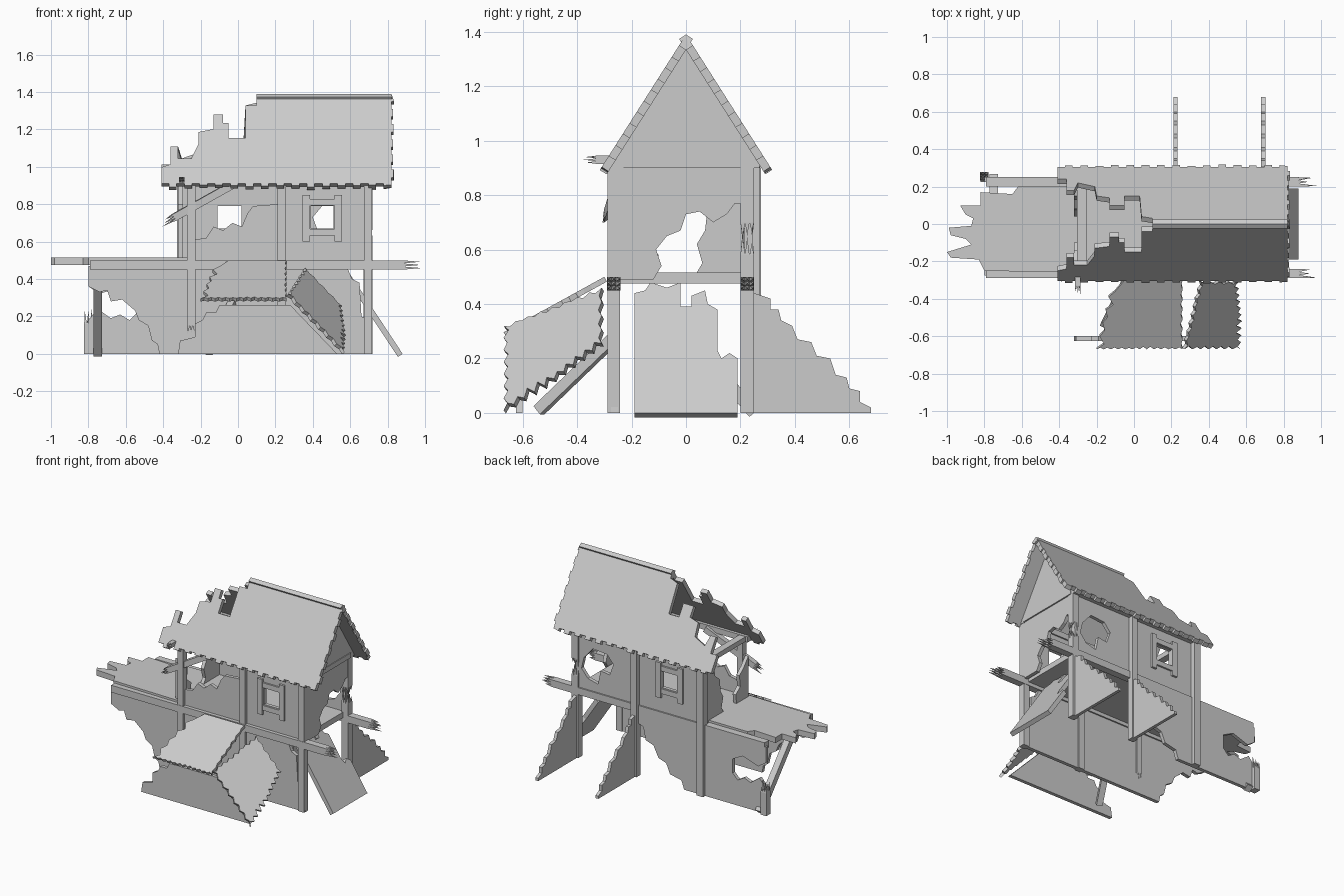
import bpy, bmesh, random
from mathutils import Vector
from mathutils.geometry import tessellate_polygon

random.seed(4)
if "Cube" in bpy.data.objects:
    bpy.data.objects.remove(bpy.data.objects["Cube"])

plaster = bpy.data.materials.new("weathered_grey")
plaster.use_nodes = True
GREY = (0.6, 0.6, 0.6, 1)
plaster.diffuse_color = GREY
plaster.node_tree.nodes["Principled BSDF"].inputs["Base Color"].default_value = GREY

X, Y, Z = (Vector(v) for v in ((1, 0, 0), (0, 1, 0), (0, 0, 1)))


def finish(name, bm):
    bmesh.ops.recalc_face_normals(bm, faces=bm.faces)
    mesh = bpy.data.meshes.new(name)
    bm.to_mesh(mesh)
    bm.free()
    mesh.materials.append(plaster)
    ob = bpy.data.objects.new(name, mesh)
    bpy.context.collection.objects.link(ob)
    return ob


def slab(name, loops, origin, u, v, thick):
    """Flat plate: an outline and optional holes, extruded along its normal."""
    u, v, origin = Vector(u), Vector(v), Vector(origin)
    offset = u.cross(v).normalized() * thick
    rings = [[origin + u * p[0] + v * p[1] for p in loop] for loop in loops]
    bm = bmesh.new()
    low = [[bm.verts.new(p) for p in r] for r in rings]
    high = [[bm.verts.new(p + offset) for p in r] for r in rings]
    for layer in (low, high):
        flat = sum(layer, [])
        for tri in tessellate_polygon(rings):
            bm.faces.new([flat[i] for i in tri])
    for a, b in zip(low, high):
        for i in range(len(a)):
            bm.faces.new((a[i - 1], a[i], b[i], b[i - 1]))
    bmesh.ops.dissolve_limit(bm, angle_limit=0.01, verts=bm.verts, edges=bm.edges)
    return finish(name, bm)


def jag(a, b, count, depth, square=False):
    """Broken edge from a to b: saw teeth, or square notches of uneven depth."""
    a, b = Vector(a), Vector(b)
    normal = Vector((a.y - b.y, b.x - a.x)).normalized()
    points = [a]
    for i in range(1, count):
        d = depth * random.uniform(0.5, 1) if i % 2 else 0
        p = a.lerp(b, i / count)
        if square:
            points.append(p + (points[-1] - a).dot(normal) * normal)
        points.append(p + normal * d)
    return points


def rect(x0, x1, z0, z1):
    return [(x0, z0), (x1, z0), (x1, z1), (x0, z1)]


def beam(name, a, b, w, h=None, start=0, end=0):
    """Timber from a to b; start and end give the length of splinters."""
    a, b = Vector(a), Vector(b)
    d = (b - a).normalized()
    side = d.cross(Z if abs(d.z) < 0.95 else Y).normalized()
    up = side.cross(d)
    h = h or w
    bm = bmesh.new()

    def ring(c, sw, sh):
        return [bm.verts.new(c + side * i * sw / 2 + up * j * sh / 2)
                for i, j in ((-1, -1), (1, -1), (1, 1), (-1, 1))]

    def skin(r0, r1):
        for i in range(4):
            bm.faces.new((r0[i - 1], r0[i], r1[i], r1[i - 1]))

    r0, r1 = ring(a, w, h), ring(b, w, h)
    skin(r0, r1)
    bm.faces.new(r0)
    bm.faces.new(r1)
    for c, out, size in ((a, -d, start), (b, d, end)):
        for i in (-1, 0, 1) if size else ():
            for j in (-1, 0, 1):
                base = c + side * i * w / 3 + up * j * h / 3
                r = ring(base, w / 3, h / 3)
                tip = bm.verts.new(base + out * size * random.uniform(0.3, 1) + side * i * w * 0.1)
                for k in range(4):
                    bm.faces.new((r[k - 1], r[k], tip))
                bm.faces.new(r)
    return finish(name, bm)


def window_frame(name, x, y):
    for s, side in ((-1, "left"), (1, "right")):
        beam(f"{name}_{side}", (x + s * .085, y, .6), (x + s * .085, y, .85), .04)
        z = .73 + s * .08
        beam(f"{name}_rail_{side}", (x - .1, y, z), (x + .1, y, z), .035)


# Main walls, drawn in x and z
front_low = [(-.42, 0), (.72, 0), (.7, .18), (.66, .2), (.65, .38), (.61, .4), (.58, .47), (-.8, .47),
             (-.8, .36), (-.74, .33), (-.7, .34), (-.68, .28), (-.62, .29), (-.55, .23),
             (-.53, .18), (-.48, .15), (-.46, .07), (-.43, .05)]
slab("front_lower_wall", [front_low], (0, -.25, 0), X, Z, .025)

back_low = [(-.82, 0), (-.16, 0), (-.14, .06), (-.05, .08), (-.02, .15), (.04, .17), (.08, .25),
            (.14, .27), (.16, .36), (.22, .38), (.22, .47), (-.8, .47), (-.8, .36), (-.74, .32),
            (-.68, .34), (-.62, .36), (-.54, .32), (-.54, .22), (-.58, .18), (-.63, .21),
            (-.68, .19), (-.75, .24), (-.8, .18)]
slab("back_lower_wall", [back_low], (0, .25, 0), X, Z, .025)

front_up = [(-.25, .5), (.7, .5), (.7, .92), (.23, .92), (.21, .8), (.08, .79), (.05, .75),
            (.02, .68), (-.03, .7), (-.08, .66), (-.13, .68), (-.17, .62), (-.23, .61)]
slab("front_upper_wall", [front_up, rect(.39, .51, .67, .79)], (0, -.24, 0), X, Z, .025)

bite = [(.4, .73), (.43, .65), (.5, .66), (.52, .56), (.6, .58), (.65, .64), (.63, .72), (.56, .8), (.45, .79)]
slab("back_upper_wall", [rect(-.32, .7, .5, .92), rect(-.11, .02, .67, .79), bite], (0, .24, 0), X, Z, .025)

window_frame("front_window", .45, -.26)
window_frame("back_window", -.045, .235)

# End walls, drawn in y and z
right_up = [(-.25, .49), (-.12, .49), (-.09, .54), (-.11, .6), (-.07, .65), (-.02, .67), (0, .73),
            (.05, .74), (.1, .7), (.15, .73), (.18, .77), (.23, .77), (.23, .92), (-.25, .92)]
slab("right_upper_wall", [right_up], (.69, 0, 0), Y, Z, .025)
left_up = [(-.24, .5), (-.11, .5), (-.1, .58), (-.15, .62), (-.14, .7), (-.19, .74), (-.24, .8)]
slab("left_upper_wall_front", [left_up], (-.32, 0, 0), Y, Z, .025)
left_up = [(.24, .5), (.24, .92), (.15, .9), (.13, .8), (.08, .76), (.07, .67), (.04, .62), (.06, .55), (.03, .5)]
slab("left_upper_wall_back", [left_up], (-.32, 0, 0), Y, Z, .025)
slab("right_gable", [[(-.28, .92), (.28, .92), (0, 1.36)]], (.7, 0, 0), Y, Z, .02)

# Floor and broken deck
deck = [(.68, -.24), (.68, .22), (-.3, .22), (-.33, .2), (-.62, .2), (-.65, .16), (-.82, .17), (-.82, .1),
        (-.93, .1), (-.9, .05), (-.86, .03), (-.87, -.01), (-.99, -.02), (-.98, -.06), (-.9, -.08),
        (-.87, -.11), (-1, -.15), (-.98, -.18), (-.83, -.19), (-.8, -.25), (-.3, -.26)]
slab("floor_deck", [deck], (0, 0, .475), X, Y, .04)

# Timber frame
for y, side in ((-.265, "front"), (.225, "back")):
    beam(f"{side}_floor_beam", (-.79, y, .475), (.88, y, .475), .05, end=.11)
for x, low in ((-.25, .15), (.235, 0), (.695, 0)):
    beam("front_post", (x, -.265, low), (x, -.265, .92), .045, end=0, start=.05 if low else 0)
beam("back_left_post", (-.3, .25, 0), (-.3, .25, .92), .05)
beam("back_middle_post", (.22, .25, 0), (.22, .25, .92), .045)
beam("back_right_post_lower", (.695, .225, 0), (.695, .225, .58), .05, end=.1)
beam("back_right_post_upper", (.695, .225, .92), (.695, .225, .7), .05, end=.08)
for y in (-.25, .25):
    beam("wall_plate", (-.32, y, .92), (.72, y, .92), .04)
for x in (-.28, .7):
    beam("tie_beam", (x, -.24, .92), (x, .23, .92), .05, .035)
beam("deck_brace", (-.75, .25, 0), (-.75, -.12, .43), .045)
beam("deck_post_stump", (-.8, .255, 0), (-.8, .255, .16), .045, end=.1)
beam("fallen_rafter", (-.34, -.28, .73), (0, -.22, .92), .04, start=.08)
beam("eave_splinter", (-.3, -.28, .93), (-.3, -.33, .93), .03, end=.05)

# Ragged side walls behind the house
fin = [(.25, 0), (.68, 0), (.68, .02), (.64, .04), (.64, .08), (.6, .09), (.59, .13), (.55, .14),
       (.53, .2), (.48, .21), (.46, .26), (.41, .27), (.39, .32), (.35, .34), (.34, .38),
       (.31, .38), (.31, .42), (.25, .44)]
for x in (.21, .68):
    slab("rear_side_wall", [fin], (x, 0, 0), Y, Z, .022)

# Roof slopes, drawn in x and distance from the ridge
SLOPE = -1.57
back_edge = [(.1, 0), (.1, .03), (.04, .04), (.03, .15), (-.05, .15), (-.05, .1), (-.13, .1), (-.13, .14),
             (-.2, .15), (-.21, .2), (-.3, .22), (-.32, .18), (-.36, .18), (-.36, .24), (-.41, .24)]
front_edge = [(.1, 0), (.1, .04), (.04, .04), (.04, .15), (-.05, .15), (-.05, .1), (-.08, .1), (-.08, .07),
              (-.13, .07), (-.13, .12), (-.21, .13), (-.21, .17), (-.25, .22), (-.32, .22), (-.32, .18),
              (-.36, .18), (-.36, .24), (-.41, .25)]
for s, edge, name in ((1, back_edge, "back_roof"), (-1, front_edge, "front_roof")):
    outline = edge + jag((-.41, .305), (.82, .305), 30, .012, True) + jag((.82, .31), (.82, 0), 12, .015, True) + [(.82, 0)]
    slab(name, [outline], (0, 0, 1.39), X, (0, s, SLOPE), -s * .03)

# Collapsed porch roof, its wall and a prop
panel = jag((.26, 0), (.26, .37), 14, .012) + jag((.26, .37), (-.2, .37), 24, .015) \
    + jag((-.2, .37), (-.12, .02), 10, .035) + [(-.05, 0)]
slab("porch_roof_left", [panel], (0, -.3, .5), X, (0, -1, -.55), .02)
panel = jag((0, 0), (1, 0), 14, .05) + jag((1, 0), (.9, .42), 8, .1) \
    + jag((.9, .42), (.66, 1), 12, .08) + jag((.66, 1), (0, 1), 8, .04) + jag((0, 1), (0, 0), 16, .04)
slab("porch_roof_right", [panel], (.27, -.67, .32), (.3, 0, -.31), (.09, .36, .14), -.02)
porch = [(-.32, 0), (.53, 0), (.28, .26), (-.1, .26), (-.12, .22), (-.17, .22), (-.19, .18), (-.23, .16),
         (-.23, .09), (-.31, .07)]
slab("porch_wall", [porch], (0, -.6, 0), X, Z, .025)
beam("porch_prop", (-.16, -.54, .01), (-.03, -.27, .27), .04)

# Broken wall panel leaning on the right end
lean = [(-.19, 0), (.19, 0), (.19, .2), (.16, .22), (.13, .2), (.115, .23), (.115, .38), (.08, .4),
        (.07, .45), (.02, .43), (.02, .39), (-.02, .39), (-.02, .48), (-.07, .46), (-.13, .48),
        (-.15, .45), (-.19, .44)]
slab("leaning_panel", [lean], (.88, 0, 0), Y, (-.66, 0, 1), -.03)
